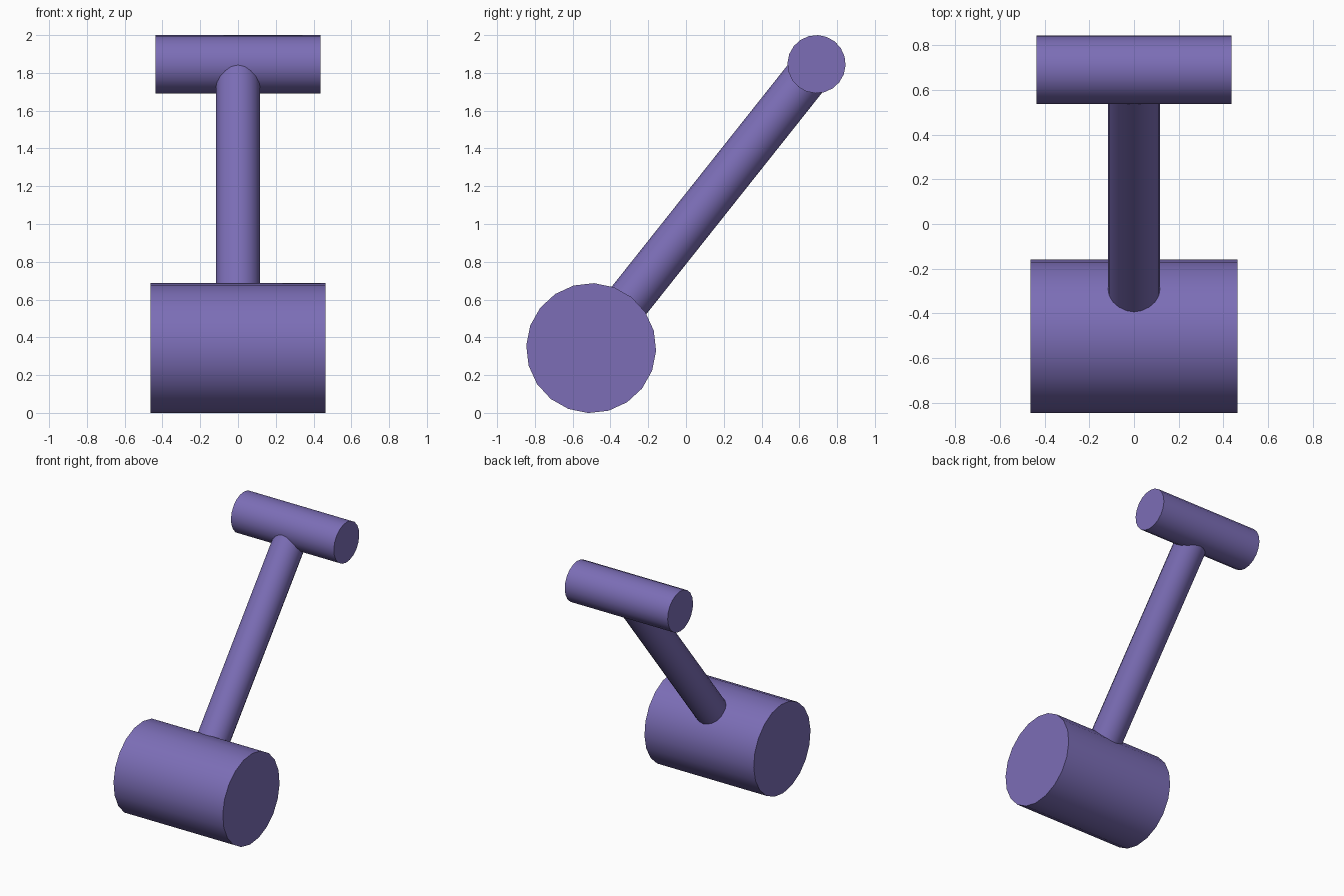
import bpy
from math import atan2, radians
from mathutils import Matrix, Vector

if "Cube" in bpy.data.objects:
    bpy.data.objects.remove(bpy.data.objects["Cube"])

SIDES = 20
HEAD = Vector((0, -0.502, 0.343))   # centre of the big drum
GRIP = Vector((0, 0.691, 1.846))    # centre of the small crossbar

axis = GRIP - HEAD
tilt = Matrix.Rotation(-atan2(axis.y, axis.z), 4, 'X')   # lean of the whole tool
sideways = Matrix.Rotation(radians(90), 4, 'Y')

purple = bpy.data.materials.new("purple")
purple.diffuse_color = (0.20, 0.155, 0.47, 1)
purple.use_nodes = True
purple.node_tree.nodes["Principled BSDF"].inputs["Base Color"].default_value = purple.diffuse_color


def cylinder(name, centre, radius, length, rotation):
    bpy.ops.mesh.primitive_cylinder_add(vertices=SIDES, radius=radius, depth=length)
    obj = bpy.context.object
    obj.name = name
    obj.matrix_world = Matrix.Translation(centre) @ rotation
    obj.data.materials.append(purple)
    bpy.ops.object.shade_smooth_by_angle(angle=radians(30))
    return obj


# Big drum head and small crossbar grip, both lying along x
cylinder("drum_head", HEAD, 0.344, 0.926, tilt @ sideways)
cylinder("crossbar_grip", GRIP, 0.154, 0.872, tilt @ sideways)

# Leaning handle joining the two centres
cylinder("handle", (HEAD + GRIP) / 2, 0.117, axis.length, tilt)
